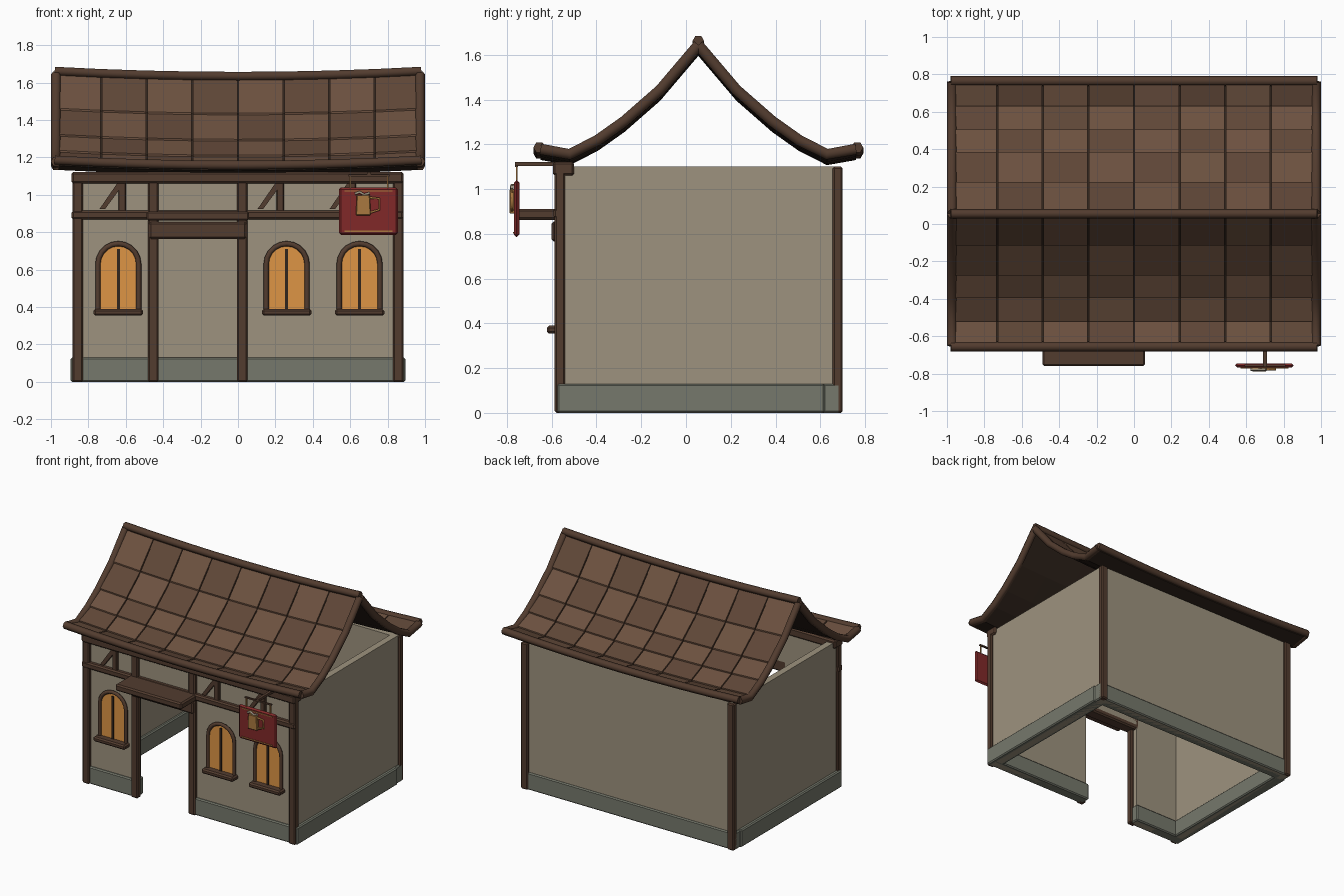
import bpy, bmesh, math
from mathutils import Vector

if "Cube" in bpy.data.objects:
    bpy.data.objects.remove(bpy.data.objects["Cube"])

def mat(name, r, g, b):
    m = bpy.data.materials.new(name)
    m.diffuse_color = (r, g, b, 1)
    m.use_nodes = True
    m.node_tree.nodes["Principled BSDF"].inputs["Base Color"].default_value = m.diffuse_color
    return m

WALL = mat("plaster", .34, .29, .21)
STONE = mat("stone", .18, .19, .15)
WOOD = mat("timber", .085, .045, .028)
DARK = mat("dark_wood", .03, .018, .012)
TILE_A = mat("tile_light", .15, .082, .05)
TILE_B = mat("tile_dark", .115, .062, .038)
GLOW = mat("window_glow", .73, .30, .06)
RED = mat("sign_red", .22, .022, .022)
GOLD = mat("sign_gold", .40, .19, .05)

def link(name, bm, m, bevel=0):
    bmesh.ops.recalc_face_normals(bm, faces=bm.faces)
    me = bpy.data.meshes.new(name)
    bm.to_mesh(me)
    bm.free()
    me.materials.append(m)
    o = bpy.data.objects.new(name, me)
    bpy.context.collection.objects.link(o)
    if bevel:
        b = o.modifiers.new("bevel", 'BEVEL')
        b.width, b.segments = bevel, 1
    return o

def box(name, x0, x1, y0, y1, z0, z1, m, bevel=0):
    bm = bmesh.new()
    bmesh.ops.create_cube(bm, size=1)
    for v in bm.verts:
        v.co = ((x0 + x1) / 2 + v.co.x * (x1 - x0),
                (y0 + y1) / 2 + v.co.y * (y1 - y0),
                (z0 + z1) / 2 + v.co.z * (z1 - z0))
    return link(name, bm, m, bevel)

def prism(name, outline, y0, y1, m, bevel=0):
    """Extrude an x,z outline along y."""
    bm = bmesh.new()
    f = bm.faces.new([bm.verts.new((x, y0, z)) for x, z in outline])
    ext = bmesh.ops.extrude_face_region(bm, geom=[f])["geom"]
    bmesh.ops.translate(bm, vec=(0, y1 - y0, 0),
                        verts=[g for g in ext if isinstance(g, bmesh.types.BMVert)])
    return link(name, bm, m, bevel)

def pipe(name, pts, r, m, res=1, cyclic=False):
    """Sweep a low-poly round section along a path."""
    c = bpy.data.curves.new(name, 'CURVE')
    c.dimensions, c.bevel_depth, c.bevel_resolution, c.use_fill_caps = '3D', r, res, True
    s = c.splines.new('POLY')
    s.points.add(len(pts) - 1)
    for p, q in zip(s.points, pts):
        p.co = (*q, 1)
    s.use_cyclic_u = cyclic
    c.materials.append(m)
    o = bpy.data.objects.new(name, c)
    bpy.context.collection.objects.link(o)
    bpy.ops.object.select_all(action='DESELECT')
    o.select_set(True)
    bpy.context.view_layer.objects.active = o
    bpy.ops.object.convert(target='MESH')
    return bpy.context.object

# Walls: open-topped hollow shell with a doorway
T = 0.05
box("back_wall", -.87, .87, .68 - T, .68, 0, 1.10, WALL)
for s, n in ((-1, "left"), (1, "right")):
    xs = sorted((s * .87, s * (.87 - T)))
    box(n + "_wall", *xs, -.56, .68, 0, 1.10, WALL)
box("front_wall_left", -.87, -.45, -.56, -.51, 0, 1.10, WALL)
box("front_wall_right", .02, .87, -.56, -.51, 0, 1.10, WALL)
box("wall_over_door", -.45, .02, -.56, -.51, .80, 1.10, WALL)

# Stone footing on both faces of the walls
box("back_footing", -.885, .885, .60, .69, 0, .13, STONE, .008)
box("front_footing_left", -.895, -.44, -.575, -.49, 0, .13, STONE, .008)
box("front_footing_right", .01, .895, -.575, -.49, 0, .13, STONE, .008)
for s, n in ((-1, "left"), (1, "right")):
    xs = sorted((s * .895, s * .80))
    box(n + "_footing", *xs, -.515, .62, 0, .13, STONE, .008)

# Timber posts
for x in (-.857, -.453, .023, .857):
    box("front_post", x - .028, x + .028, -.587, -.54, 0, 1.10, WOOD, .008)
for x in (-.857, .857):
    box("back_post", x - .028, x + .028, .655, .70, 0, 1.10, WOOD, .008)

# Front beams, lintel and door canopy
box("top_beam", -.89, .885, -.595, -.50, 1.06, 1.122, WOOD, .01)
box("middle_beam", -.89, .885, -.592, -.54, .868, .915, WOOD, .01)
box("door_lintel", -.475, .045, -.60, -.51, .765, .855, WOOD, .01)
box("door_canopy", -.49, .06, -.76, -.545, .862, .912, WOOD, .01)

# Short struts and diagonal braces
for x in (-.62, .225, .61):
    box("strut", x - .02, x + .02, -.582, -.55, .90, 1.09, WOOD, .005)
    prism("brace", [(x - .12, .925), (x - .09, .925), (x - .005, 1.04), (x - .02, 1.07)],
          -.582, -.55, WOOD)

# Arched windows
def arch(x, w, z0, zs, n=10):
    return [(x - w, z0)] + [(x - w * math.cos(math.pi * i / n), zs + w * math.sin(math.pi * i / n))
                            for i in range(n + 1)] + [(x + w, z0)]

for x in (-.64, .26, .65):
    prism("window_glass", arch(x, .108, .38, .635), -.57, -.55, GLOW)
    pipe("window_frame", [(a, -.572, b) for a, b in arch(x, .109, .38, .63)], .014, WOOD)
    box("window_mullion", x - .008, x + .008, -.578, -.56, .38, .71, DARK)
    box("window_sill", x - .132, x + .132, -.622, -.55, .354, .39, WOOD, .01)

# Hanging sign with a mug emblem
box("sign_arm", .69, .71, -.765, -.53, 1.104, 1.122, WOOD)
box("sign_crossbar", .59, .81, -.763, -.75, 1.098, 1.108, WOOD)
for x in (.6, .8):
    box("sign_hanger", x - .004, x + .004, -.76, -.752, 1.03, 1.105, GOLD)
box("sign_board", .54, .855, -.768, -.745, .785, 1.04, RED, .012)
for z in (.805, 1.02):
    box("sign_trim", .57, .825, -.772, -.765, z - .003, z + .003, GOLD)
prism("mug_body", [(.63, .89), (.71, .89), (.705, 1.0), (.635, 1.0)], -.788, -.765, GOLD, .004)
pipe("mug_handle", [(.705, -.777, .985), (.755, -.777, .98), (.755, -.777, .92), (.705, -.777, .905)],
     .007, GOLD)
pipe("mug_foam", [(.625, -.778, 1.005), (.65, -.778, 1.015), (.675, -.778, 1.0), (.705, -.778, 1.01)],
     .008, WALL)

# Sweeping roof: distance from ridge and height, sagging toward the middle
PROFILE = [(0, 1.645), (.17, 1.445), (.33, 1.305), (.45, 1.22), (.575, 1.157), (.705, 1.18)]
YC = .055
COLS = [-.975 + .24375 * i for i in range(9)]

def roof_pt(x, side, d, z, lift=0):
    return Vector((x, YC + side * d, z + lift + .028 * (x * x - 1)))

def slab(bm, side, x0, x1, a, b, lo, hi_a, hi_b):
    """One roof cell between two profile points."""
    v = [bm.verts.new(roof_pt(x, side, *p, h)) for p, hi in ((a, hi_a), (b, hi_b))
         for x in (x0, x1) for h in (lo, hi)]
    for f in ((0, 2, 6, 4), (1, 3, 7, 5), (0, 1, 3, 2), (4, 5, 7, 6), (0, 1, 5, 4), (2, 3, 7, 6)):
        bm.faces.new([v[i] for i in f])

base, tiles = bmesh.new(), [bmesh.new(), bmesh.new()]
for side in (-1, 1):
    for r, (a, b) in enumerate(zip(PROFILE, PROFILE[1:])):
        for c, (x0, x1) in enumerate(zip(COLS, COLS[1:])):
            slab(base, side, x0, x1, a, b, -.022, 0, 0)
            slab(tiles[(r + c) % 2], side, x0 + .004, x1 - .004, a, b, -.005, .01, .02)
bmesh.ops.remove_doubles(base, verts=base.verts, dist=1e-5)
# drop the internal walls shared by neighbouring cells
seen = {}
for f in base.faces:
    key = tuple(round(k, 4) for k in f.calc_center_median())
    seen.setdefault(key, []).append(f)
inner = [f for f in base.faces if any(len(e.link_faces) > 2 for e in f.edges)
         and abs(f.normal.x) > .9 and abs(f.calc_center_median().x) < .97]
bmesh.ops.delete(base, geom=inner, context='FACES')
link("roof_deck", base, DARK)
link("roof_tiles_light", tiles[0], TILE_A)
link("roof_tiles_dark", tiles[1], TILE_B)

# Ridge, eave and gable-edge beams
XS = [-.98 + .245 * i for i in range(9)]
pipe("ridge_beam", [roof_pt(x, 1, 0, 1.663) for x in XS], .026, WOOD)
for side in (-1, 1):
    pipe("eave_beam", [roof_pt(x, side, .71, 1.187) for x in XS], .027, WOOD)
    for x in (-.973, .973):
        pipe("gable_edge", [roof_pt(x, side, d, z) for d, z in PROFILE], .028, WOOD)
